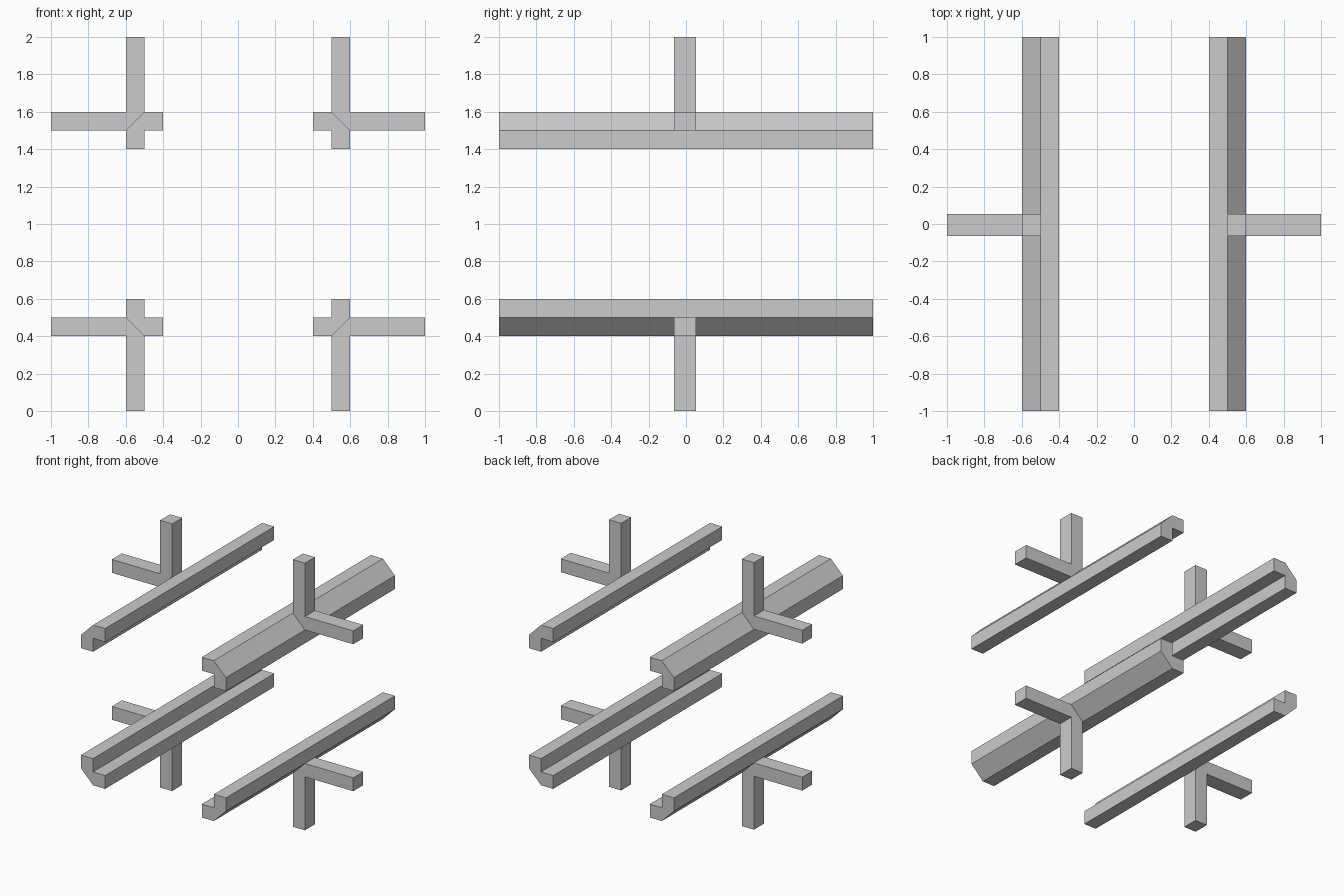
import bpy, bmesh

if "Cube" in bpy.data.objects:
    bpy.data.objects.remove(bpy.data.objects["Cube"])


def extruded(name, profile, y0, y1):
    """Extrude an XZ profile along y, then mirror it to all four corners about z = 1."""
    bm = bmesh.new()
    face = bm.faces.new([bm.verts.new((x, y0, z - 1)) for x, z in profile])
    moved = bmesh.ops.extrude_face_region(bm, geom=[face], use_keep_orig=True)["geom"]
    bmesh.ops.translate(bm, vec=(0, y1 - y0, 0),
                        verts=[v for v in moved if isinstance(v, bmesh.types.BMVert)])
    bmesh.ops.recalc_face_normals(bm, faces=bm.faces)
    mesh = bpy.data.meshes.new(name)
    bm.to_mesh(mesh)
    bm.free()
    obj = bpy.data.objects.new(name, mesh)
    obj.location.z = 1
    bpy.context.collection.objects.link(obj)
    mirror = obj.modifiers.new("Mirror", "MIRROR")
    mirror.use_axis = (True, False, True)
    mirror.use_mirror_merge = False
    return obj


# Long angle rails with a chamfered outer corner
extruded("corner_rails",
         [(0.4, 0.4), (0.5, 0.4), (0.6, 0.5), (0.6, 0.6),
          (0.5, 0.6), (0.5, 0.5), (0.4, 0.5)], -1, 1)

# Two-armed brackets standing on the chamfers
extruded("bracket_arms",
         [(0.5, 0.4), (0.5, 0.0), (0.6, 0.0), (0.6, 0.4),
          (1.0, 0.4), (1.0, 0.5), (0.6, 0.5)], -0.065, 0.053)
